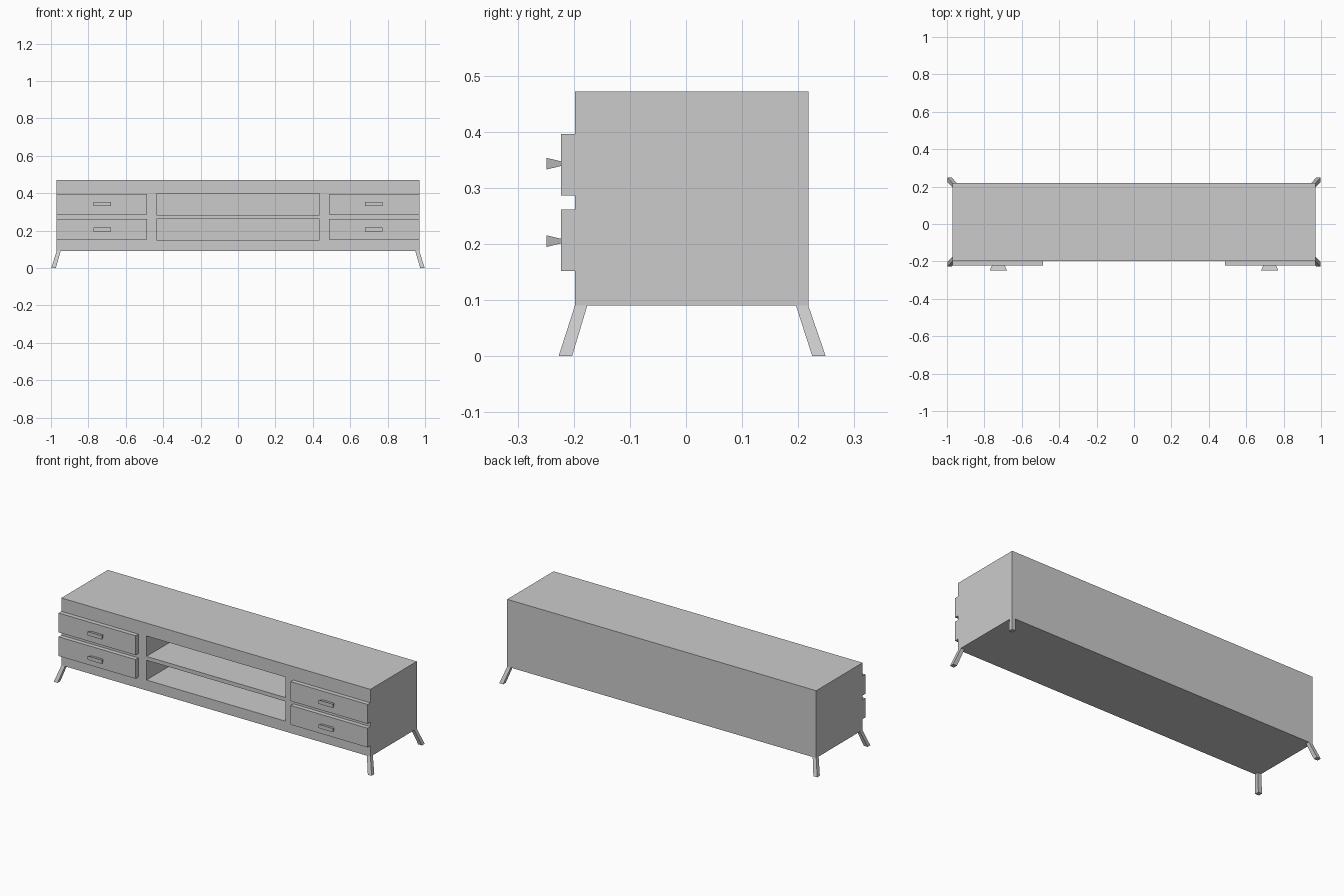
import bpy

if "Cube" in bpy.data.objects:
    bpy.data.objects.remove(bpy.data.objects["Cube"])

FACES = [(3, 2, 1, 0), (4, 5, 6, 7), (0, 1, 5, 4),
         (1, 2, 6, 5), (2, 3, 7, 6), (3, 0, 4, 7)]


def hexa(name, low, high):
    """Solid between two rectangles, each (x0, x1, y0, y1, z)."""
    verts = []
    for x0, x1, y0, y1, z in (low, high):
        verts += [(x0, y0, z), (x1, y0, z), (x1, y1, z), (x0, y1, z)]
    mesh = bpy.data.meshes.new(name)
    mesh.from_pydata(verts, [], FACES)
    obj = bpy.data.objects.new(name, mesh)
    bpy.context.collection.objects.link(obj)
    return obj


def box(name, x0, x1, y0, y1, z0, z1):
    return hexa(name, (x0, x1, y0, y1, z0), (x0, x1, y0, y1, z1))


def mirror_x(obj):
    obj.modifiers.new("mirror", 'MIRROR').use_axis[0] = True


# Cabinet body with two open shelf bays
body = box("cabinet_body", -0.97, 0.97, -0.198, 0.218, 0.09, 0.472)
for z0, z1 in ((0.149, 0.261), (0.283, 0.399)):
    cutter = box("bay_cutter", -0.436, 0.436, -0.3, 0.195, z0, z1)
    cutter.hide_render = True
    mod = body.modifiers.new("bay", 'BOOLEAN')
    mod.operation = 'DIFFERENCE'
    mod.solver = 'EXACT'
    mod.object = cutter
    bpy.context.view_layer.objects.active = body
    bpy.ops.object.modifier_apply(modifier=mod.name)
    bpy.data.objects.remove(cutter)

# Drawer fronts and flared handles, two per side
for label, z0, z1, hz in (("lower", 0.152, 0.261, 0.205), ("upper", 0.286, 0.396, 0.343)):
    mirror_x(box(label + "_drawer_front", 0.487, 0.97, -0.223, -0.198, z0, z1))

    handle = box(label + "_drawer_handle", 0.679, 0.772, -0.249, -0.223, hz - 0.0105, hz + 0.0105)
    for v in handle.data.vertices:
        if v.co.y > -0.23:
            v.co.x = 0.7255 + (v.co.x - 0.7255) * 0.75
            v.co.z = hz + (v.co.z - hz) * 0.4
    mirror_x(handle)

# Splayed legs at the four corners
mirror_x(hexa("front_leg", (0.974, 0.998, -0.227, -0.203, 0), (0.948, 0.97, -0.198, -0.176, 0.09)))
mirror_x(hexa("back_leg", (0.974, 0.998, 0.225, 0.249, 0), (0.948, 0.97, 0.196, 0.218, 0.09)))
